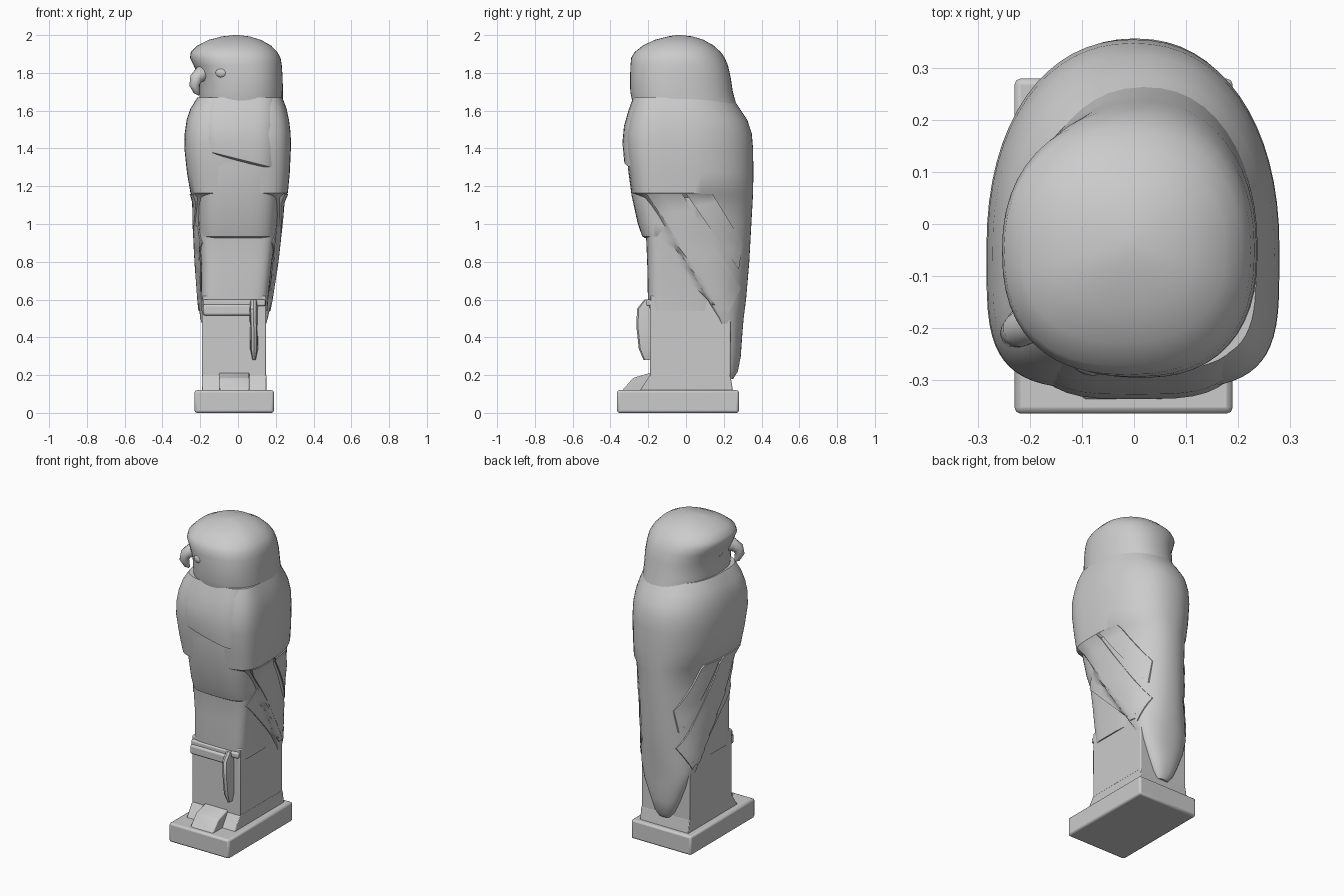
import bpy, bmesh, math
from mathutils import Vector

if "Cube" in bpy.data.objects:
    bpy.data.objects.remove(bpy.data.objects["Cube"])


def finish(name, bm, angle=35, bevel=0):
    bmesh.ops.recalc_face_normals(bm, faces=bm.faces[:])
    me = bpy.data.meshes.new(name)
    bm.to_mesh(me)
    bm.free()
    me.shade_smooth()
    me.set_sharp_from_angle(angle=math.radians(angle))
    ob = bpy.data.objects.new(name, me)
    bpy.context.collection.objects.link(ob)
    if bevel:
        m = ob.modifiers.new("Bevel", "BEVEL")
        m.width, m.segments = bevel, 2
    return ob


def mid_y(y0, y1):
    return max(-0.05, min(y0 + 0.02, y1)) if y0 > -0.25 else -0.05


def loft(name, sections, ef, eb, n=48, angle=35):
    """Stack rings (z, x0, x1, y0, y1, tilt); front and back have their own squareness."""
    bm = bmesh.new()
    rings = []
    for z, x0, x1, y0, y1, *tilt in sections:
        cx, cy = (x0 + x1) / 2, mid_y(y0, y1)
        t = tilt[0] if tilt else 0
        ring = []
        for i in range(n):
            a = 2 * math.pi * i / n
            c, s = math.cos(a), math.sin(a)
            e = eb if s > 0 else ef
            x = cx + (x1 - x0) / 2 * math.copysign(abs(c) ** (2 / e), c)
            r = (y1 - cy) if s > 0 else (cy - y0)
            y = cy + r * math.copysign(abs(s) ** (2 / e), s)
            ring.append(bm.verts.new((x, y, z - t * x)))
        rings.append(ring)
    for a, b in zip(rings, rings[1:]):
        for i in range(n):
            j = (i + 1) % n
            bm.faces.new((a[i], a[j], b[j], b[i]))
    bm.faces.new(rings[0])
    bm.faces.new(rings[-1])
    return finish(name, bm, angle)


def box(name, x0, x1, y0, y1, z0, z1, bevel=0.01, move=None):
    bm = bmesh.new()
    bmesh.ops.create_cube(bm, size=1)
    for v in bm.verts:
        top = v.co.z > 0
        v.co = Vector((x1 if v.co.x > 0 else x0, y1 if v.co.y > 0 else y0, z1 if top else z0))
        if move:
            move(v.co, top)
    return finish(name, bm, bevel=bevel)


def tube(name, pts, radii, n=12):
    """Round tapered tube along a path."""
    bm = bmesh.new()
    pts = [Vector(p) for p in pts]
    rings = []
    for k, p in enumerate(pts):
        d = (pts[min(k + 1, len(pts) - 1)] - pts[max(k - 1, 0)]).normalized()
        u = d.cross(Vector((0.6, -0.8, 0))).normalized()
        w = d.cross(u)
        rings.append([bm.verts.new(p + radii[k] * (u * math.cos(i * math.tau / n) + w * math.sin(i * math.tau / n)))
                      for i in range(n)])
    for a, b in zip(rings, rings[1:]):
        for i in range(n):
            bm.faces.new((a[i], a[(i + 1) % n], b[(i + 1) % n], b[i]))
    bm.faces.new(rings[0])
    bm.faces.new(rings[-1])
    return finish(name, bm, 50)


# Plinth and pillar
box("plinth", -0.23, 0.19, -0.365, 0.28, 0, 0.12, 0.012)
box("pillar", -0.19, 0.148, -0.19, 0.235, 0.11, 0.62, 0.006)
box("pillar_foot", -0.19, 0.15, -0.25, 0.25, 0.11, 0.20, 0.004,
    lambda c, top: setattr(c, "y", max(-0.19, min(0.235, c.y))) if top else None)
box("front_step", -0.10, 0.06, -0.345, -0.18, 0.11, 0.185, 0.006,
    lambda c, top: (setattr(c, "y", c.y + 0.07), setattr(c, "z", 0.235)) if top and c.y > -0.2
    else setattr(c, "y", -0.28) if top else None)

# Front cross bar and hanging strap
box("cross_bar", -0.185, 0.08, -0.222, -0.17, 0.515, 0.575, 0.012)
box("bar_lip", -0.185, 0.145, -0.21, -0.17, 0.565, 0.60, 0.008)
loft("strap", [(0.28, 0.075, 0.095, -0.225, -0.18), (0.34, 0.062, 0.108, -0.25, -0.18),
               (0.45, 0.062, 0.105, -0.262, -0.18), (0.55, 0.058, 0.105, -0.26, -0.18),
               (0.60, 0.06, 0.105, -0.22, -0.17)], 4, 4, 16)

# Breast and lower body in stepped layers
body = [(0.54, -0.196, 0.156, -0.196, 0.242), (0.61, -0.196, 0.16, -0.202, 0.24),
        (0.78, -0.195, 0.178, -0.205, 0.22), (0.95, -0.205, 0.198, -0.212, 0.20),
        (1.15, -0.215, 0.21, -0.25, 0.2)]
loft("lower_body", body, 5, 3)
loft("belly", [(0.925, -0.195, 0.192, -0.215, 0.1), (0.935, -0.205, 0.2, -0.232, 0.1),
               (1.0, -0.21, 0.208, -0.255, 0.1), (1.15, -0.215, 0.22, -0.288, 0.1),
               (1.3, -0.22, 0.23, -0.308, 0.1), (1.42, -0.22, 0.23, -0.31, 0.1)], 3.6, 2.5)
loft("breast", [(1.33, -0.22, 0.225, -0.30, 0.1, 0.25), (1.345, -0.225, 0.23, -0.328, 0.1, 0.25),
                (1.43, -0.225, 0.235, -0.337, 0.1, 0.15), (1.52, -0.225, 0.235, -0.328, 0.1),
                (1.60, -0.22, 0.235, -0.305, 0.1), (1.67, -0.20, 0.23, -0.28, 0.1)], 3.6, 2.5)

# Folded wings, back and tail as one mantle
mantle = [(0.18, -0.05, 0.02, 0.215, 0.25), (0.22, -0.085, 0.05, 0.21, 0.275),
          (0.30, -0.125, 0.085, 0.20, 0.29), (0.40, -0.165, 0.125, 0.20, 0.297),
          (0.50, -0.20, 0.158, 0.17, 0.305), (0.60, -0.21, 0.178, 0.11, 0.318),
          (0.80, -0.224, 0.208, -0.01, 0.335), (1.0, -0.234, 0.230, -0.14, 0.346),
          (1.14, -0.236, 0.242, -0.245, 0.354), (1.165, -0.252, 0.264, -0.285, 0.355),
          (1.27, -0.27, 0.274, -0.30, 0.357), (1.40, -0.284, 0.28, -0.318, 0.355),
          (1.48, -0.282, 0.279, -0.318, 0.348), (1.55, -0.272, 0.27, -0.305, 0.325),
          (1.61, -0.252, 0.257, -0.29, 0.285), (1.67, -0.215, 0.235, -0.27, 0.245)]
loft("wing_mantle", mantle, 4, 2.2, 64)


def surface_x(y, z, side, sections, ef, eb):
    for a, b in zip(sections, sections[1:]):
        if a[0] <= z <= b[0]:
            f = (z - a[0]) / (b[0] - a[0])
            x0, x1, y0, y1 = [p + (q - p) * f for p, q in zip(a[1:5], b[1:5])]
            cy = mid_y(y0, y1)
            e, t = (eb, (y - cy) / (y1 - cy)) if y > cy else (ef, (cy - y) / (cy - y0))
            if t >= 1:
                return 0
            return abs((x0 + x1) / 2 + side * (x1 - x0) / 2 * (1 - t ** e) ** (1 / e))
    return 0


def feather(name, side, a0, a1, b0, b1, lift):
    """Thin plate between edge a and edge b, draped over the flank."""
    bm = bmesh.new()
    nu, nv = 12, 5
    grid = []
    for i in range(nu + 1):
        a = Vector(a0).lerp(Vector(a1), i / nu)
        b = Vector(b0).lerp(Vector(b1), i / nu)
        row = []
        for j in range(nv + 1):
            y, z = a.lerp(b, j / nv)
            x = max(surface_x(y, z, side, body, 5, 3), surface_x(y, z, side, mantle, 4, 2.2))
            row.append((side * x, y, z))
        grid.append(row)
    outer = [[bm.verts.new((x + side * lift, y, z)) for x, y, z in r] for r in grid]
    inner = [[bm.verts.new((x - side * 0.015, y, z)) for x, y, z in r] for r in grid]
    for layer in (outer, inner):
        for i in range(nu):
            for j in range(nv):
                bm.faces.new((layer[i][j], layer[i + 1][j], layer[i + 1][j + 1], layer[i][j + 1]))
    rim = [(i, 0) for i in range(nu)] + [(nu, j) for j in range(nv)] + \
          [(i, nv) for i in range(nu, 0, -1)] + [(0, j) for j in range(nv, 0, -1)]
    for (i, j), (k, l) in zip(rim, rim[1:] + rim[:1]):
        bm.faces.new((outer[i][j], outer[k][l], inner[k][l], inner[i][j]))
    finish(name, bm, 40)


# Flight feathers on both flanks
for side, tag in ((1, "right"), (-1, "left")):
    feather("long_feather_" + tag, side, (-0.21, 1.16), (0.22, 0.52), (-0.02, 1.16), (0.29, 0.66), 0.007)
    feather("upper_feather_" + tag, side, (0.0, 1.16), (0.28, 0.76), (0.14, 1.16), (0.30, 0.90), 0.009)
    feather("lower_feather_" + tag, side, (-0.18, 0.90), (0.17, 0.54), (-0.10, 1.0), (0.23, 0.54), 0.006)

# Hooded head turned to one side
loft("head", [(1.58, -0.19, 0.236, -0.27, 0.275), (1.65, -0.205, 0.238, -0.285, 0.262),
              (1.70, -0.205, 0.238, -0.295, 0.248), (1.78, -0.21, 0.236, -0.296, 0.236),
              (1.84, -0.235, 0.232, -0.294, 0.222), (1.88, -0.254, 0.225, -0.29, 0.205),
              (1.91, -0.25, 0.208, -0.272, 0.184), (1.945, -0.215, 0.175, -0.228, 0.146),
              (1.975, -0.155, 0.12, -0.165, 0.093), (1.993, -0.085, 0.06, -0.095, 0.035),
              (2.0, -0.02, 0.005, -0.055, -0.025)], 2.4, 2.2, 48, 50)

# Hooked beak and eyes
tube("beak", [(-0.14, -0.13, 1.80), (-0.195, -0.185, 1.795), (-0.222, -0.205, 1.77),
              (-0.230, -0.210, 1.735), (-0.218, -0.202, 1.70), (-0.205, -0.195, 1.685)],
     [0.05, 0.042, 0.034, 0.028, 0.018, 0.006])
for tag, pos, rot in (("front", (-0.09, -0.275, 1.80), 0.3), ("side", (-0.205, -0.05, 1.80), 1.5)):
    bm = bmesh.new()
    bmesh.ops.create_uvsphere(bm, u_segments=16, v_segments=10, radius=0.03)
    ob = finish("eye_" + tag, bm, 60)
    ob.location, ob.scale = pos, (1, 0.5, 0.8)
    ob.rotation_euler.z = -rot
